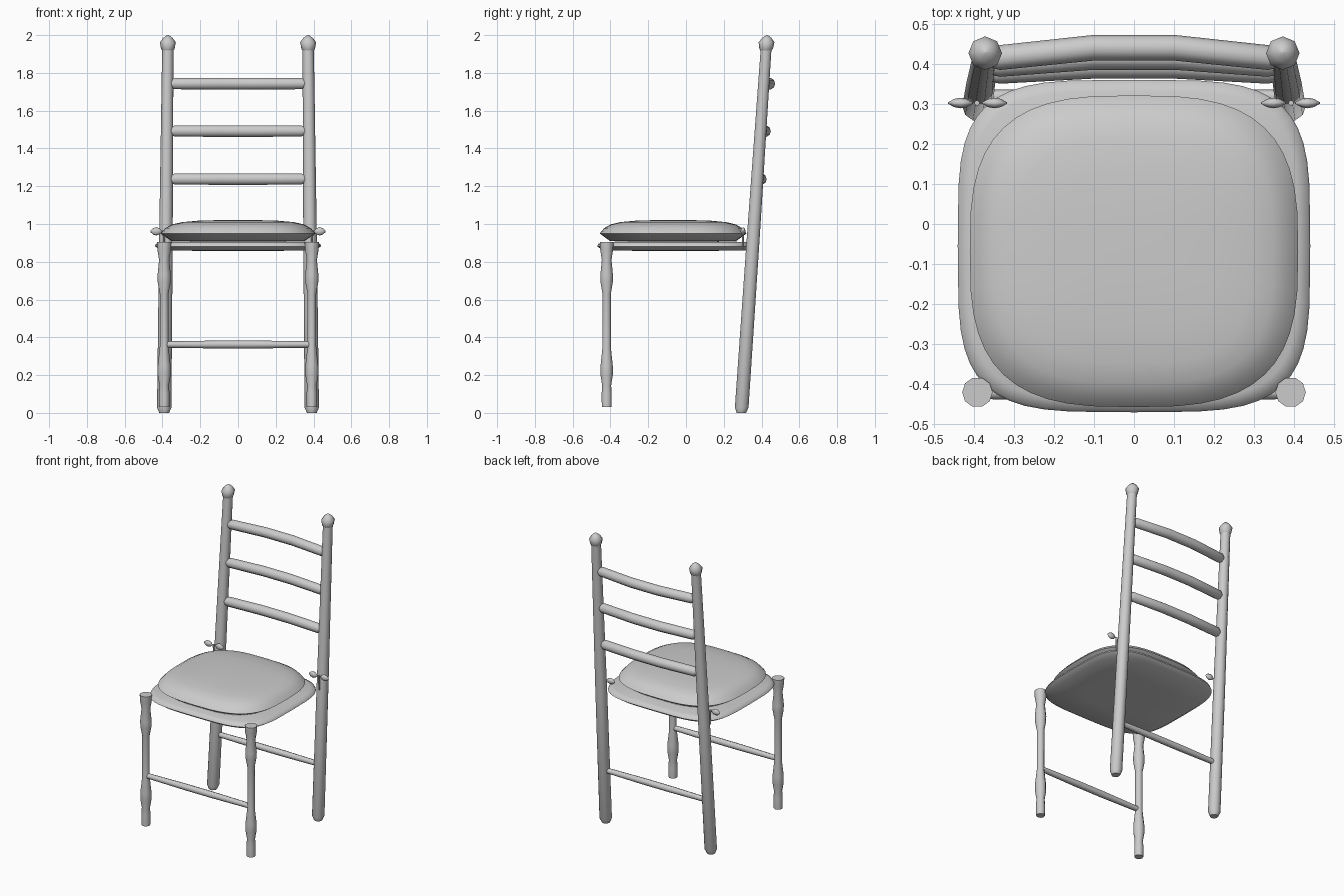
import bpy, bmesh, math

if "Cube" in bpy.data.objects:
    bpy.data.objects.remove(bpy.data.objects["Cube"])

def skin(name, rings, angle=50):
    """Join equal-length rings of points into a capped, smooth-shaded object."""
    bm = bmesh.new()
    vs = [[bm.verts.new(p) for p in ring] for ring in rings]
    n = len(vs[0])
    for a, b in zip(vs, vs[1:]):
        for i in range(n):
            j = (i + 1) % n
            bm.faces.new((a[i], a[j], b[j], b[i]))
    bm.faces.new(vs[0][::-1])
    bm.faces.new(vs[-1])
    bmesh.ops.recalc_face_normals(bm, faces=bm.faces)
    me = bpy.data.meshes.new(name)
    bm.to_mesh(me)
    bm.free()
    ob = bpy.data.objects.new(name, me)
    bpy.context.collection.objects.link(ob)
    bpy.context.view_layer.objects.active = ob
    ob.select_set(True)
    bpy.ops.object.shade_smooth_by_angle(angle=math.radians(angle))
    ob.select_set(False)
    return ob

def tube(name, pts, axis='Z', n=10, angle=50):
    """Round bar through (x, y, z, radius) points, rings square to the axis."""
    rings = []
    for x, y, z, r in pts:
        ring = []
        for i in range(n):
            t = 2 * math.pi * i / n
            u, v = r * math.cos(t), r * math.sin(t)
            ring.append((x + u, y + v, z) if axis == 'Z' else (x, y + u, z + v))
        rings.append(ring)
    return skin(name, rings, angle)

def pad(name, a, b, cy, p, profile, n=48):
    """Rounded-square slab: profile holds (scale, z) pairs."""
    def sp(c):
        return math.copysign(abs(c) ** (2 / p), c)
    ts = [2 * math.pi * i / n for i in range(n)]
    return skin(name, [[(a * s * sp(math.cos(t)), cy + b * s * sp(math.sin(t)), z)
                        for t in ts] for s, z in profile])

def post_y(z):
    return 0.293 + 0.068 * z

def post_x(z):
    return 0.391 - 0.010 * z

# Leaning back posts with finials
for s, side in ((-1, "left"), (1, "right")):
    prof = [(0.0, 0.026), (0.028, 0.038), (0.9, 0.036), (1.925, 0.030)]
    tube(f"back_post_{side}", [(s * post_x(z), post_y(z), z, r) for z, r in prof])
    prof = [(1.918, 0.030), (1.928, 0.036), (1.962, 0.042), (1.986, 0.024), (2.0, 0.004)]
    tube(f"finial_{side}", [(s * post_x(z), post_y(z), z, r) for z, r in prof], n=8)

# Turned front legs
leg = [(0.03, 0.027), (0.10, 0.028), (0.145, 0.025), (0.20, 0.034), (0.25, 0.034),
       (0.35, 0.023), (0.63, 0.023), (0.69, 0.034), (0.73, 0.035), (0.81, 0.027),
       (0.865, 0.036), (0.905, 0.038)]
for s, side in ((-1, "left"), (1, "right")):
    tube(f"front_leg_{side}", [(s * 0.391, -0.42, z, r) for z, r in leg])

# Bowed back rails
for i, (z, ymid) in enumerate(((1.238, 0.395), (1.492, 0.417), (1.743, 0.440))):
    ye = post_y(z)
    pts = [(-0.355, ye, z, 0.022), (-0.335, ye + 0.004, z, 0.031), (-0.1, ymid, z, 0.032)]
    pts += [(-x, y, zz, r) for x, y, zz, r in reversed(pts)]
    tube(f"back_rail_{i + 1}", pts, 'X')

# Lower stretchers, front and back
for name, y in (("front_stretcher", -0.42), ("back_stretcher", post_y(0.362))):
    tube(name, [(-0.385, y, 0.362, 0.017), (-0.1, y, 0.362, 0.021),
                (0.1, y, 0.362, 0.021), (0.385, y, 0.362, 0.017)], 'X', 8)

# Seat board and cushion
pad("seat", 0.44, 0.415, -0.055, 4,
    [(0.5, 0.858), (0.93, 0.861), (1.0, 0.882), (0.99, 0.894), (0.93, 0.905), (0.5, 0.908)])
pad("cushion", 0.41, 0.389, -0.068, 3,
    [(0.5, 0.908), (0.86, 0.91), (1.0, 0.95), (0.94, 0.978), (0.85, 0.998),
     (0.72, 1.01), (0.5, 1.018), (0.2, 1.021)])

# Tie bows at the back corners of the cushion
for s, side in ((-1, "left"), (1, "right")):
    for part, x in (("outer", 0.433), ("inner", 0.348)):
        pts = [(s * (x + d), 0.302, 0.961, r) for d, r in
               ((-0.031, 0.003), (-0.016, 0.017), (0, 0.022), (0.016, 0.017), (0.031, 0.003))]
        ob = tube(f"bow_{part}_{side}", pts, 'X', 8)
        for v in ob.data.vertices:
            v.co.y = 0.302 + (v.co.y - 0.302) * 0.6
    tube(f"bow_tail_{side}", [(s * 0.392, 0.302, 0.87, 0.005), (s * 0.392, 0.302, 0.965, 0.007)], n=6)
